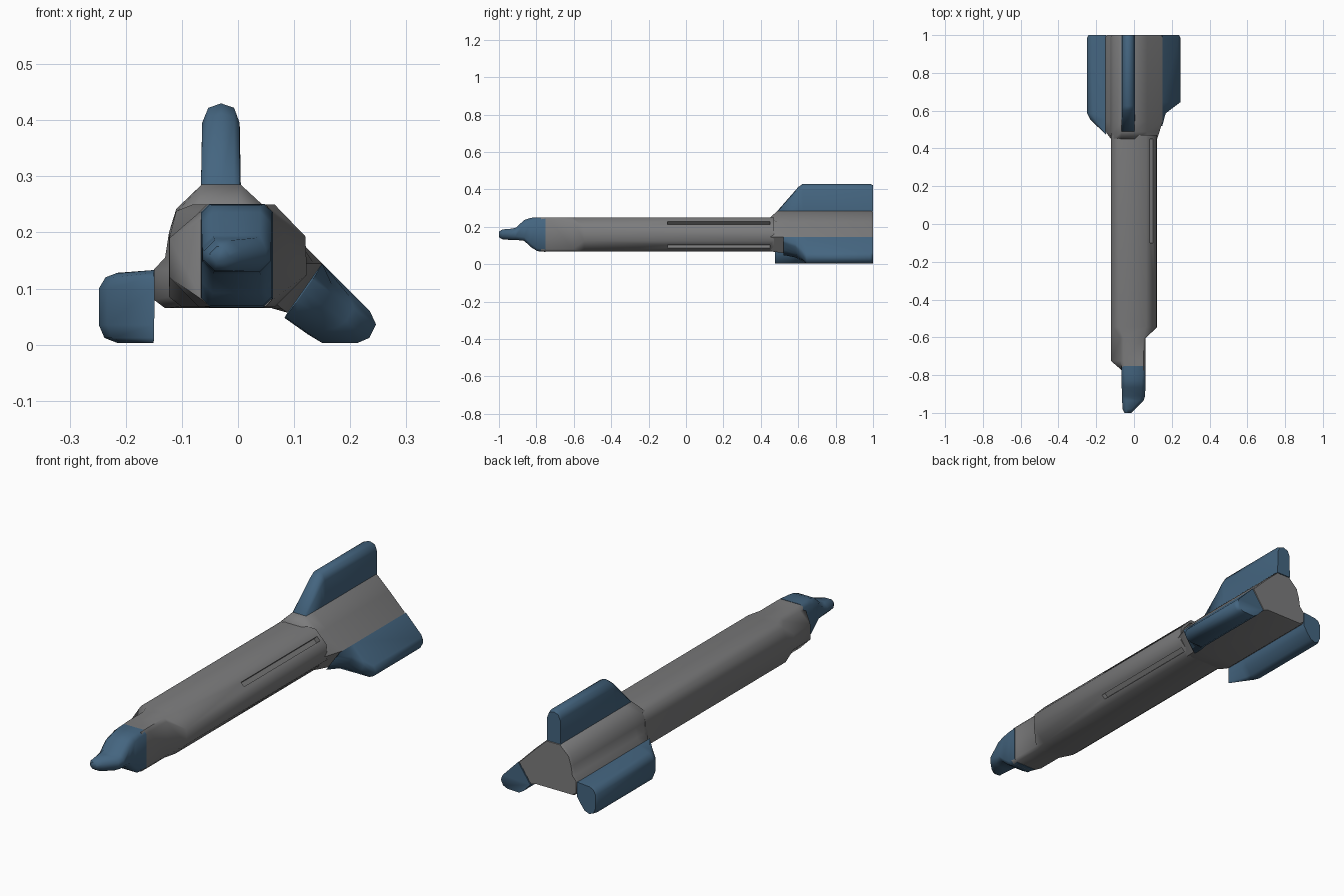
import bpy, bmesh, math
from mathutils import Vector

if "Cube" in bpy.data.objects:
    bpy.data.objects.remove(bpy.data.objects["Cube"])


def material(name, rgb):
    m = bpy.data.materials.new(name)
    m.diffuse_color = (*rgb, 1)
    m.use_nodes = True
    m.node_tree.nodes["Principled BSDF"].inputs["Base Color"].default_value = m.diffuse_color
    return m


GREY = material("hull grey", (0.2, 0.2, 0.203))
BLUE = material("steel blue", (0.058, 0.13, 0.215))


def loft(name, sections, mat, angle=50):
    """Skin equal-length (x, z) outlines placed at each y, with flat caps."""
    bm = bmesh.new()
    rings = [[bm.verts.new((x, y, z)) for x, z in pts] for y, pts in sections]
    n = len(rings[0])
    for a, b in zip(rings, rings[1:]):
        for i in range(n):
            j = (i + 1) % n
            bm.faces.new((a[i], a[j], b[j], b[i]))
    bm.faces.new(rings[0])
    bm.faces.new(rings[-1])
    bmesh.ops.recalc_face_normals(bm, faces=bm.faces)
    me = bpy.data.meshes.new(name)
    bm.to_mesh(me)
    bm.free()
    ob = bpy.data.objects.new(name, me)
    bpy.context.collection.objects.link(ob)
    me.materials.append(mat)
    bpy.ops.object.select_all(action='DESELECT')
    ob.select_set(True)
    bpy.context.view_layer.objects.active = ob
    bpy.ops.object.shade_smooth_by_angle(angle=math.radians(angle))
    return ob


def inset(pts, k, c=(0, 0.15)):
    return [(c[0] + (x - c[0]) * k, c[1] + (z - c[1]) * k) for x, z in pts]


def fin(name, pts, steps):
    """Outline whose first and last points are the root; it grows out along y."""
    a, b = Vector(pts[0]), Vector(pts[-1])
    d = (b - a).normalized()

    def grow(t):
        out = []
        for p in pts:
            foot = a + d * (Vector(p) - a).dot(d)
            out.append(tuple(foot + (Vector(p) - foot) * t))
        return out
    loft(name, [(y, grow(t)) for y, t in steps], BLUE, 60)


# Main hull: square left side, chamfered right side, narrower lopsided front
main = [(-.08, .25), (.065, .25), (.12, .193), (.123, .125), (.065, .067),
        (-.1, .067), (-.123, .085), (-.123, .2), (-.11, .238)]
front = [(-.055, .25), (.05, .25), (.061, .235), (.061, .08), (.05, .067),
         (-.07, .067), (-.122, .12), (-.122, .19), (-.07, .235)]
neck = [(-.05, .249), (.05, .249), (.06, .235), (.06, .08), (.05, .068),
        (-.05, .068), (-.064, .08), (-.064, .22), (-.06, .24)]
hull = loft("hull", [(-.775, neck), (-.725, front), (-.605, front),
                     (-.545, main), (.47, main)], GREY)

# Two long slots sunk in the right-hand chamfers
for cx, cz in ((.093, .221), (.093, .096)):
    bpy.ops.mesh.primitive_cube_add(size=1, location=(cx, .175, cz))
    cutter = bpy.context.object
    cutter.name = "slot_cutter"
    cutter.hide_render = True
    cutter.scale = (.022, .55, .045)
    cutter.rotation_euler.y = math.radians(45 if cz > .15 else 135)
    mod = hull.modifiers.new("slot", 'BOOLEAN')
    mod.operation = 'DIFFERENCE'
    mod.object = cutter
    bpy.context.view_layer.objects.active = hull
    bpy.ops.object.modifier_apply(modifier=mod.name)
    bpy.data.objects.remove(cutter)


# Nose: chamfered boxes stepping down to a small off-centre tip
def box(x0, x1, z0, z1, c):
    return [(x0 + c, z1), (x1 - c, z1), (x1, z1 - c), (x1, z0 + c),
            (x1 - c, z0), (x0 + c, z0), (x0, z0 + c), (x0, z1 - c)]


loft("nose", [(-.752, box(-.066, .062, .066, .251, .015)),
              (-.795, box(-.065, .06, .07, .25, .015)),
              (-.83, box(-.065, .06, .092, .248, .02)),
              (-.865, box(-.065, .06, .125, .236, .02)),
              (-.91, box(-.064, .059, .13, .195, .02)),
              (-.935, box(-.063, .05, .13, .19, .02)),
              (-.98, box(-.06, .005, .132, .186, .018)),
              (-1.0, box(-.05, -.015, .145, .175, .012))], BLUE, 60)

# Tail: hull flares into the three fin roots
tail = [(-.065, .285), (.005, .285), (.07, .225), (.15, .145), (.088, .057),
        (.06, .065), (-.13, .065), (-.15, .08), (-.15, .134), (-.13, .155),
        (-.123, .2), (-.11, .242)]
start = [(-.07, .249), (.005, .249), (.07, .244), (.122, .145), (.07, .071),
         (.06, .068), (-.1, .068), (-.122, .085), (-.122, .134), (-.122, .155),
         (-.122, .2), (-.108, .238)]
mid = list(tail)
mid[3], mid[4] = (.135, .145), (.078, .064)
loft("tail_section", [(.45, start), (.488, mid), (.54, tail), (.988, tail),
                      (1.0, inset(tail, .96))], GREY)

# Fins
fin("top_fin", [(-.066, .283), (-.064, .395), (-.053, .422), (-.03, .43),
                (-.007, .422), (.003, .395), (.005, .283)],
    [(.488, .01), (.6, .88), (.625, 1), (.985, 1), (1.0, .95)])
fin("left_fin", [(-.149, .133), (-.215, .128), (-.236, .12), (-.248, .1),
                 (-.248, .035), (-.238, .012), (-.215, .003), (-.19, .012),
                 (-.165, .042), (-.149, .066)],
    [(.475, .02), (.555, .85), (.585, 1), (.985, 1), (1.0, .93)])
fin("right_fin", [(.15, .145), (.235, .06), (.246, .036), (.234, .012),
                  (.213, .003), (.15, .003), (.125, .018), (.088, .057)],
    [(.52, .02), (.585, .3), (.615, .65), (.645, 1), (.985, 1), (1.0, .93)])
